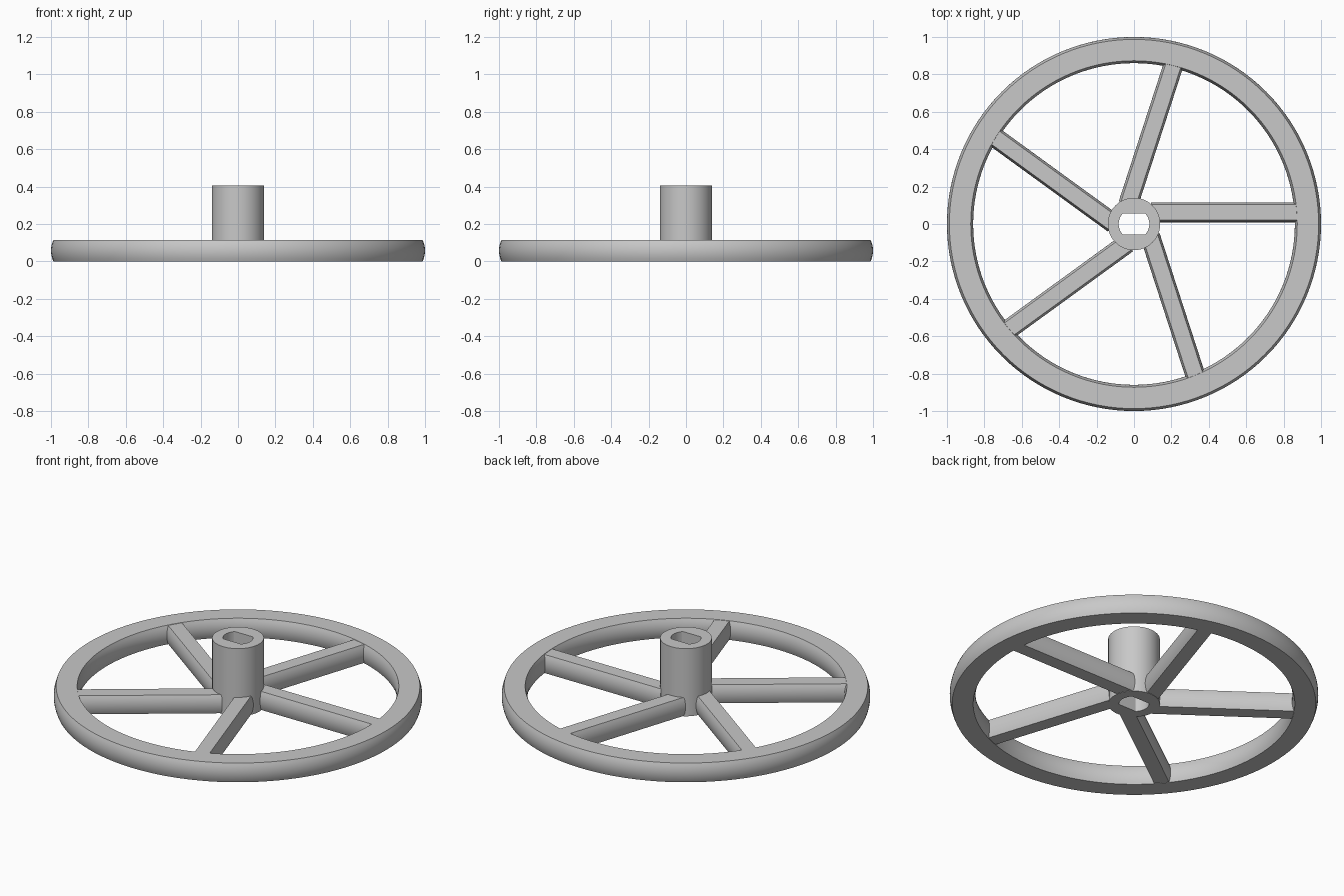
import bpy, bmesh, math
from mathutils import Matrix

cube = bpy.data.objects.get("Cube")
if cube:
    bpy.data.objects.remove(cube, do_unlink=True)

grey = bpy.data.materials.new("light_grey")
grey.use_nodes = True
COLOUR = (0.58, 0.58, 0.58, 1)
grey.diffuse_color = COLOUR
grey.node_tree.nodes["Principled BSDF"].inputs["Base Color"].default_value = COLOUR

RIM_H = 0.115
HUB_R, HUB_H = 0.14, 0.405
BORE_R, BORE_FLAT = 0.082, 0.056
SPOKES = 5


def bulged_section(half_low, half_mid, z0, z1, steps=8):
    """Closed outline (offset, z): flat top and bottom, bowed sides."""
    side = []
    for i in range(steps + 1):
        t = i / steps
        w = half_low + (half_mid - half_low) * (1 - (2 * t - 1) ** 2)
        side.append((w, z0 + (z1 - z0) * t))
    return side + [(-w, z) for w, z in reversed(side)]


def loft(name, rings, closed):
    """Skin a list of equal rings; join the ends or cap them."""
    bm = bmesh.new()
    loops = [[bm.verts.new(p) for p in ring] for ring in rings]
    n = len(loops[0])
    pairs = list(zip(loops, loops[1:]))
    if closed:
        pairs.append((loops[-1], loops[0]))
    else:
        bm.faces.new(loops[0])
        bm.faces.new(loops[-1])
    for a, b in pairs:
        for i in range(n):
            j = (i + 1) % n
            bm.faces.new((a[i], a[j], b[j], b[i]))
    bmesh.ops.recalc_face_normals(bm, faces=bm.faces)
    mesh = bpy.data.meshes.new(name)
    bm.to_mesh(mesh)
    bm.free()
    obj = bpy.data.objects.new(name, mesh)
    bpy.context.collection.objects.link(obj)
    mesh.materials.append(grey)
    bpy.ops.object.select_all(action='DESELECT')
    obj.select_set(True)
    bpy.context.view_layer.objects.active = obj
    bpy.ops.object.shade_smooth_by_angle(angle=math.radians(25))
    return obj


# Rim: bowed section swept around the axis
section = bulged_section(0.057, 0.070, 0, RIM_H)
rings = []
for k in range(128):
    a = math.tau * k / 128
    rings.append([((0.93 + w) * math.cos(a), (0.93 + w) * math.sin(a), z)
                  for w, z in section])
loft("rim", rings, True)

# Hub: tube with a double-flat bore
outer, bore = [], []
for k in range(96):
    a = math.tau * k / 96
    c, s = math.cos(a), math.sin(a)
    outer.append((HUB_R * c, HUB_R * s))
    bore.append((BORE_R * c, max(-BORE_FLAT, min(BORE_FLAT, BORE_R * s))))
levels = [(outer, 0), (outer, HUB_H), (bore, HUB_H), (bore, 0)]
loft("hub", [[(x, y, z) for x, y in ring] for ring, z in levels], True)

# Spokes: bowed bars set to one side of the radial line
bar = bulged_section(0.041, 0.053, 0.002, RIM_H - 0.002)
for k in range(SPOKES):
    turn = Matrix.Rotation(math.tau * k / SPOKES, 4, 'Z')
    ends = [[(x, 0.062 + w, z) for w, z in bar] for x in (0.09, 0.89)]
    spoke = loft(f"spoke_{k + 1}", ends, False)
    spoke.data.transform(turn)
